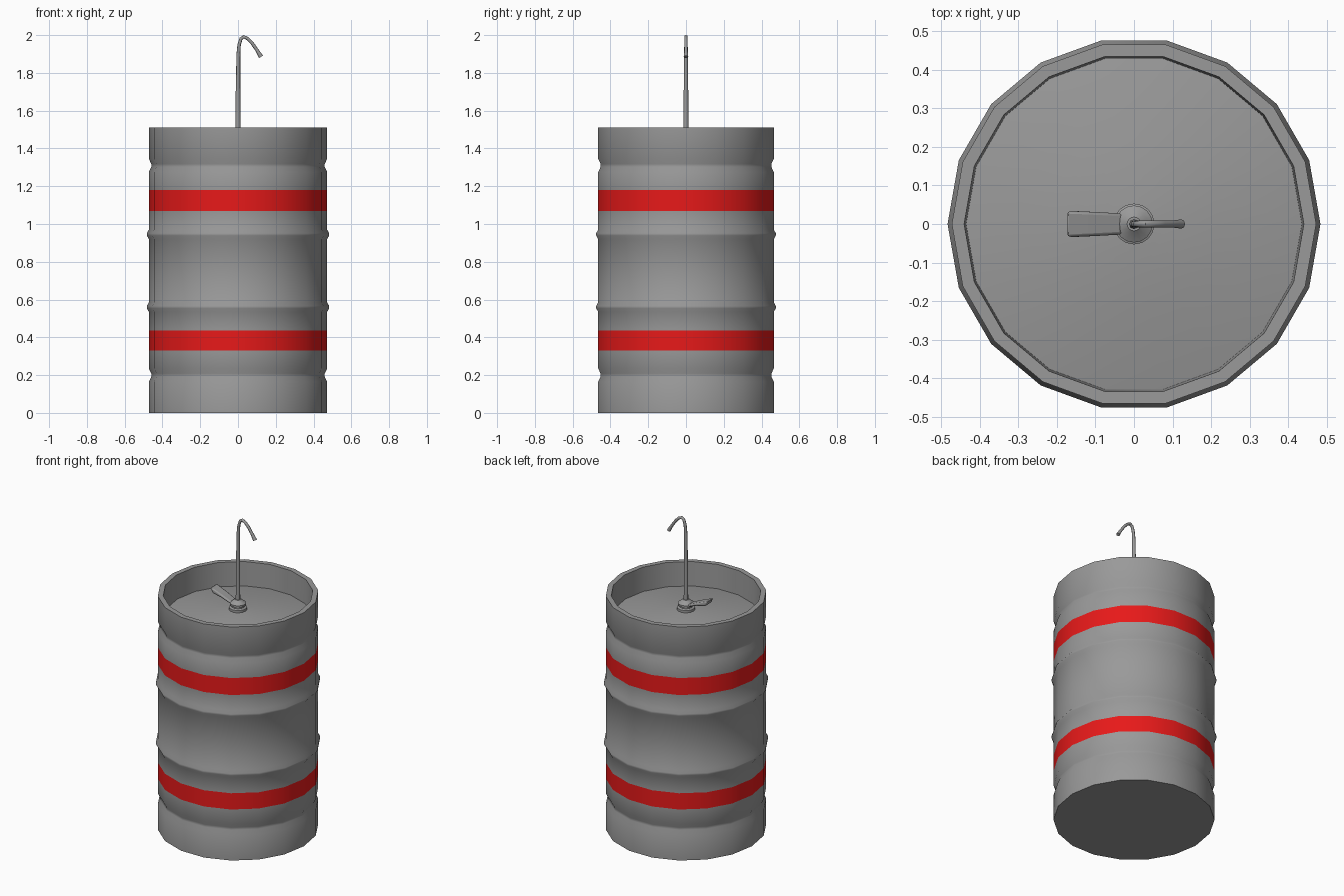
import bpy, bmesh
from math import cos, sin, tau, radians

if "Cube" in bpy.data.objects:
    bpy.data.objects.remove(bpy.data.objects["Cube"])


def material(name, color):
    m = bpy.data.materials.new(name)
    m.use_nodes = True
    m.diffuse_color = (*color, 1)
    bsdf = next(n for n in m.node_tree.nodes if n.type == 'BSDF_PRINCIPLED')
    bsdf.inputs["Base Color"].default_value = (*color, 1)
    return m


steel = material("steel grey", (0.32, 0.32, 0.32))
red = material("band red", (0.8, 0.01, 0.01))


def smooth(ob, angle=32):
    bpy.ops.object.select_all(action='DESELECT')
    ob.select_set(True)
    bpy.context.view_layer.objects.active = ob
    bpy.ops.object.shade_smooth_by_angle(angle=radians(angle))


def finish(name, bm, mats=(steel,)):
    bmesh.ops.recalc_face_normals(bm, faces=bm.faces)
    me = bpy.data.meshes.new(name)
    bm.to_mesh(me)
    bm.free()
    for m in mats:
        me.materials.append(m)
    ob = bpy.data.objects.new(name, me)
    bpy.context.collection.objects.link(ob)
    return ob


def loft(bm, rings, closed_ends=True):
    loops = [[bm.verts.new(p) for p in ring] for ring in rings]
    n = len(loops[0])
    for a, b in zip(loops, loops[1:]):
        for i in range(n):
            j = (i + 1) % n
            bm.faces.new((a[i], a[j], b[j], b[i]))
    if closed_ends:
        bm.faces.new(loops[0])
        bm.faces.new(loops[-1])


def lathe(name, profile, sides, mats=(steel,)):
    bm = bmesh.new()
    loft(bm, [[(r * cos(tau * i / sides), r * sin(tau * i / sides), z)
               for i in range(sides)] for r, z in profile])
    # A domed end closes on its centre
    bmesh.ops.remove_doubles(bm, verts=bm.verts, dist=0.0005)
    return finish(name, bm, mats)


# Keg shell: grooves, ribs, painted bands and recessed domed lid
R, GROOVE, RIB = 0.472, 0.459, 0.483
BANDS = [(0.33, 0.435), (1.07, 1.18)]


def groove(z):
    return [(R, z - 0.035), (GROOVE, z - 0.008), (GROOVE, z + 0.008), (R, z + 0.035)]


def rib(z):
    return [(R, z - 0.025), (RIB, z - 0.006), (RIB, z + 0.006), (R, z + 0.025)]


def band(i):
    return [(R, z) for z in BANDS[i]]


profile = ([(R, 0)] + groove(0.2) + band(0) + rib(0.56) + rib(0.945) + band(1)
           + groove(1.31) + [(R, 1.51), (0.44, 1.51), (0.435, 1.355),
                             (0.22, 1.396), (0.004, 1.41)])
keg = lathe("keg_shell", profile, 18, (steel, red))
for f in keg.data.polygons:
    if abs(f.normal.z) < 0.1 and any(lo < f.center.z < hi for lo, hi in BANDS):
        f.material_index = 1
smooth(keg)

# Stepped valve collar
smooth(lathe("valve_collar", [(0.053, 1.395), (0.053, 1.422), (0.04, 1.427),
                              (0.04, 1.434), (0.048, 1.438), (0.048, 1.45),
                              (0.035, 1.458), (0.018, 1.472)], 16))

# Tapered lever: x, centre z, half width, half thickness
bm = bmesh.new()
loft(bm, [[(x - s * 0.45 * t, y * w, z + s * t) for y, s in ((-1, -1), (1, -1), (1, 1), (-1, 1))]
          for x, z, w, t in ((-0.028, 1.445, 0.027, 0.01),
                             (-0.1, 1.475, 0.031, 0.012),
                             (-0.168, 1.497, 0.034, 0.017))])
lever = finish("tap_lever", bm)
bev = lever.modifiers.new("rounded edges", 'BEVEL')
bev.width, bev.segments = 0.007, 2
smooth(lever)

# Hooked spout pipe with a narrow bend and flared tip: x, z, radius
cu = bpy.data.curves.new("spout_pipe", 'CURVE')
cu.dimensions = '3D'
cu.bevel_depth, cu.bevel_resolution, cu.use_fill_caps = 1.0, 2, True
path = [(0, 1.41, 0.014), (0, 1.7, 0.012), (0.002, 1.9, 0.01), (0.006, 1.95, 0.009),
        (0.016, 1.981, 0.009), (0.031, 1.991, 0.009), (0.052, 1.981, 0.009),
        (0.075, 1.957, 0.009), (0.1, 1.921, 0.009), (0.122, 1.885, 0.012)]
sp = cu.splines.new('POLY')
sp.points.add(len(path) - 1)
for p, (x, z, r) in zip(sp.points, path):
    p.co, p.radius = (x, 0, z, 1), r
cu.materials.append(steel)
spout = bpy.data.objects.new("spout_pipe", cu)
bpy.context.collection.objects.link(spout)
bpy.ops.object.select_all(action='DESELECT')
spout.select_set(True)
bpy.context.view_layer.objects.active = spout
bpy.ops.object.convert(target='MESH')
smooth(bpy.context.view_layer.objects.active, 50)
